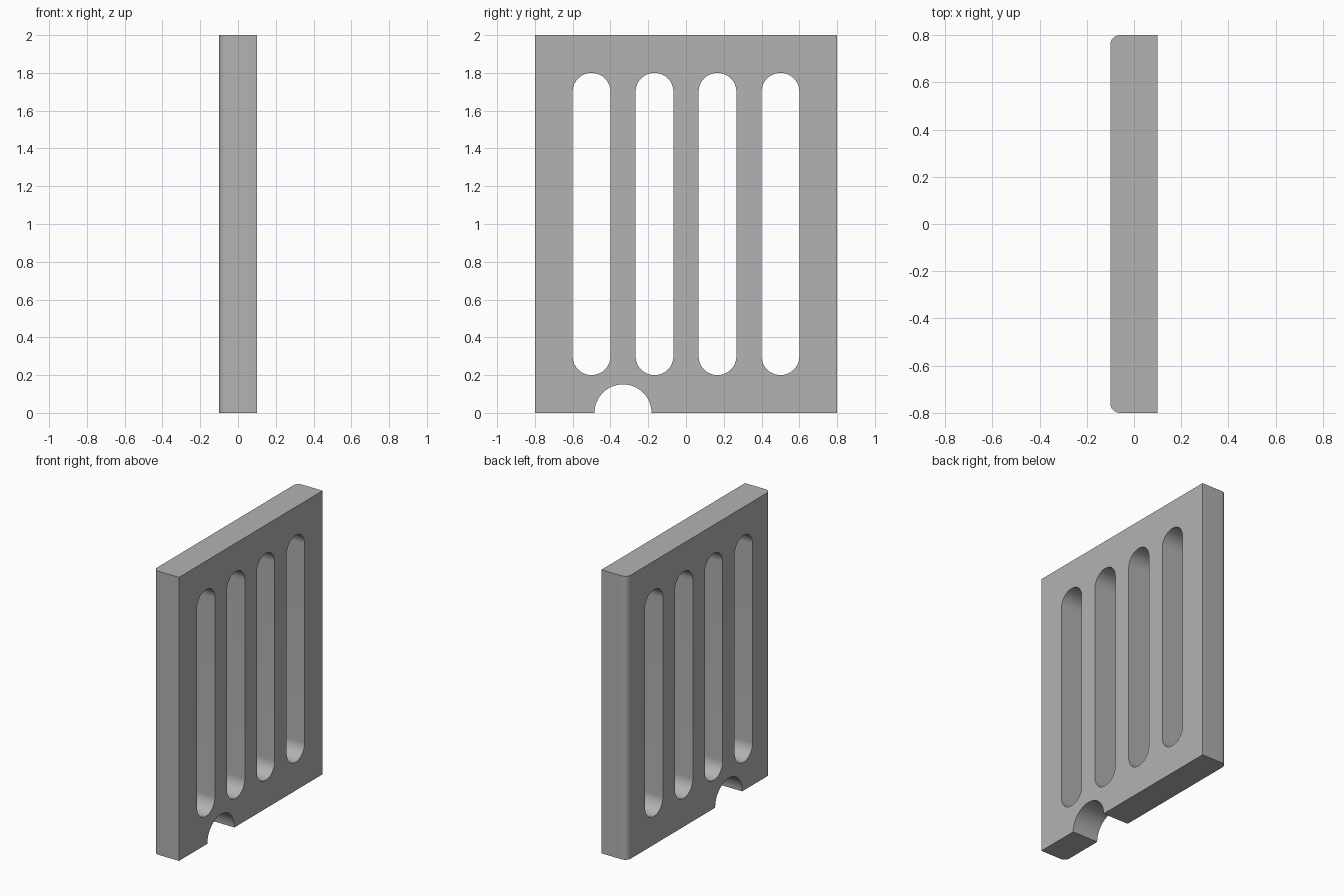
import bpy, bmesh, math
from mathutils import Matrix

cube = bpy.data.objects.get("Cube")
if cube:
    bpy.data.objects.remove(cube, do_unlink=True)

DEPTH, WIDTH, HEIGHT = 0.2, 1.6, 2.0
CORNER = 0.04
SLOT_R, SLOT_LOW, SLOT_HIGH = 0.1, 0.3, 1.7
NOTCH_Y, NOTCH_R = -1 / 3, 0.151

grey = bpy.data.materials.new("plain grey")
grey.use_nodes = True
grey.diffuse_color = (0.448, 0.448, 0.448, 1)
grey.node_tree.nodes["Principled BSDF"].inputs["Base Color"].default_value = grey.diffuse_color


def add_object(name, bm):
    mesh = bpy.data.meshes.new(name)
    bmesh.ops.recalc_face_normals(bm, faces=bm.faces)
    bm.to_mesh(mesh)
    bm.free()
    mesh.materials.append(grey)
    obj = bpy.data.objects.new(name, mesh)
    bpy.context.collection.objects.link(obj)
    return obj


def add_cutter(name, y, low, high, radius, steps=32):
    """Round-ended bar along x, passing through the panel."""
    outline = []
    for centre, start in ((high, 0), (low, math.pi)):
        for i in range(steps + 1):
            a = start + math.pi * i / steps
            outline.append((y + radius * math.cos(a), centre + radius * math.sin(a)))
    bm = bmesh.new()
    face = bm.faces.new([bm.verts.new((-DEPTH, py, pz)) for py, pz in outline])
    new = bmesh.ops.extrude_face_region(bm, geom=[face])["geom"]
    bmesh.ops.translate(bm, vec=(2 * DEPTH, 0, 0),
                        verts=[v for v in new if isinstance(v, bmesh.types.BMVert)])
    obj = add_object(name, bm)
    obj.hide_render = True
    return obj


# Slab with its two upright edges rounded on the -x side
bm = bmesh.new()
bmesh.ops.create_cube(bm, size=1, matrix=Matrix.Translation((0, 0, HEIGHT / 2))
                      @ Matrix.Diagonal((DEPTH, WIDTH, HEIGHT, 1)))
edges = [e for e in bm.edges if all(v.co.x < 0 for v in e.verts)
         and abs(e.verts[0].co.z - e.verts[1].co.z) > 1]
bmesh.ops.bevel(bm, geom=edges, offset=CORNER, segments=10, profile=0.5, affect='EDGES')
panel = add_object("slotted_panel", bm)

# Four tall slots and the half-round notch at the foot
cutters = [add_cutter(f"slot_cutter_{i + 1}", -0.5 + i / 3, SLOT_LOW, SLOT_HIGH, SLOT_R)
           for i in range(4)]
cutters.append(add_cutter("notch_cutter", NOTCH_Y, -0.2, 0, NOTCH_R))

bpy.ops.object.select_all(action='DESELECT')
panel.select_set(True)
bpy.context.view_layer.objects.active = panel
for cutter in cutters:
    mod = panel.modifiers.new(cutter.name, 'BOOLEAN')
    mod.operation = 'DIFFERENCE'
    mod.solver = 'EXACT'
    mod.object = cutter
    bpy.ops.object.modifier_apply(modifier=mod.name)
    bpy.data.objects.remove(cutter, do_unlink=True)

bpy.ops.object.shade_smooth_by_angle(angle=math.radians(30))
